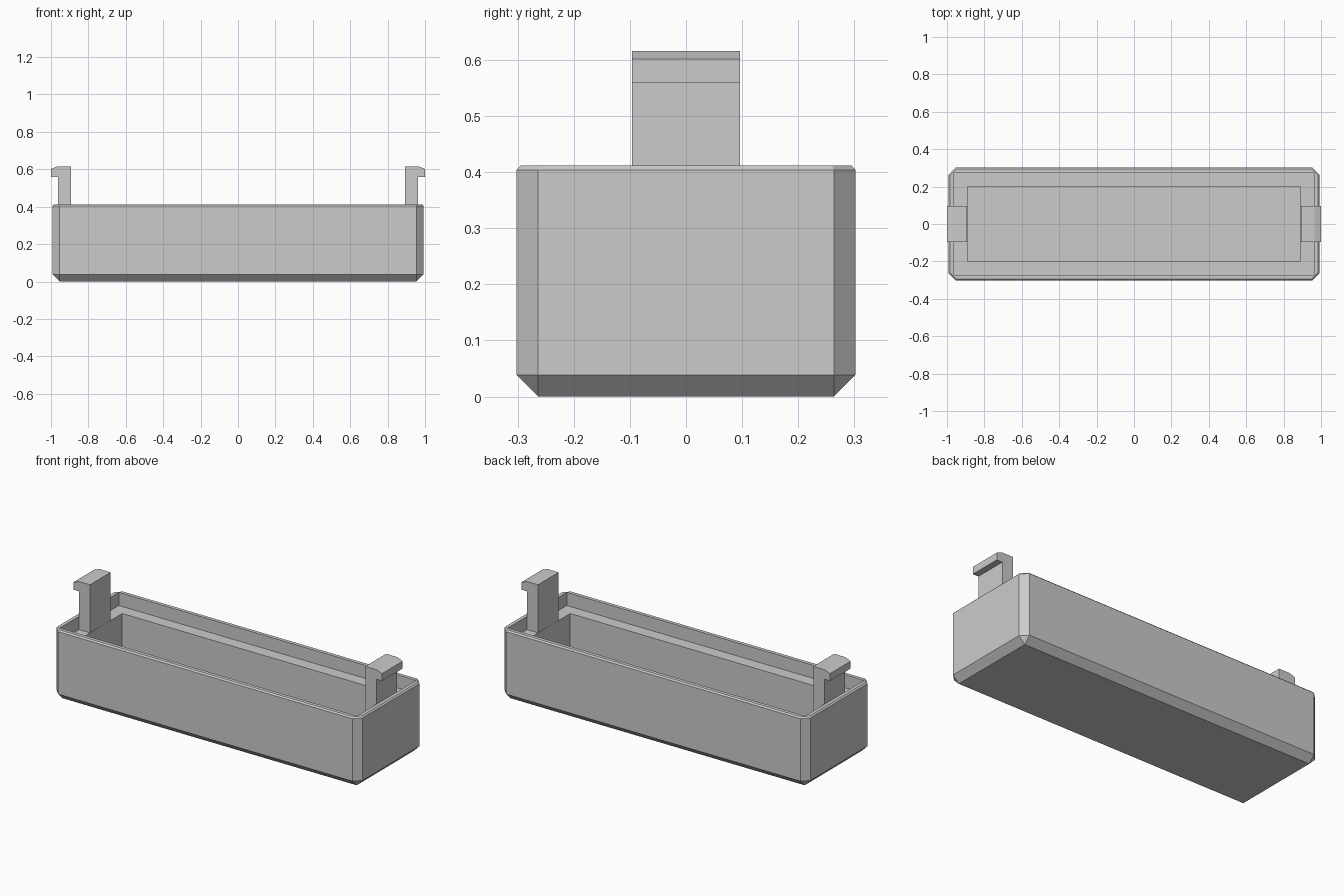
import bpy
import bmesh

cube = bpy.data.objects.get("Cube")
if cube:
    bpy.data.objects.remove(cube, do_unlink=True)

grey = bpy.data.materials.new("plain grey")
grey.use_nodes = True
colour = (0.6, 0.6, 0.6, 1)
grey.diffuse_color = colour
grey.node_tree.nodes["Principled BSDF"].inputs["Base Color"].default_value = colour


def finish(bm, name):
    bmesh.ops.remove_doubles(bm, verts=bm.verts, dist=0.0005)
    bmesh.ops.recalc_face_normals(bm, faces=bm.faces)
    mesh = bpy.data.meshes.new(name)
    bm.to_mesh(mesh)
    bm.free()
    mesh.materials.append(grey)
    obj = bpy.data.objects.new(name, mesh)
    bpy.context.collection.objects.link(obj)
    return obj


def ring(bm, hx, hy, cut, z):
    """Rectangle with its four corners cut off."""
    corners = []
    for sx, sy in ((1, 1), (-1, 1), (-1, -1), (1, -1)):
        pair = [(sx * hx, sy * (hy - cut)), (sx * (hx - cut), sy * hy)]
        corners += pair if sx == sy else pair[::-1]
    return [bm.verts.new((x, y, z)) for x, y in corners]


# Tray: one shell lofted up the outside, over the rim, and down to the floor
HX, HY, EDGE, TOP, LEDGE, FLOOR = 0.992, 0.302, 0.0385, 0.412, 0.335, 0.035
RIM = 0.008
sections = [
    (EDGE, 0, 0),
    (0, EDGE, EDGE),
    (0, EDGE, TOP - RIM),
    (RIM, EDGE - 0.6 * RIM, TOP),
    (0.029, 0, TOP),
    (0.029, 0, LEDGE),
    (0.101, 0, LEDGE),
    (0.101, 0, FLOOR),
]
bm = bmesh.new()
rings = [ring(bm, HX - d, HY - d, cut, z) for d, cut, z in sections]
for low, high in zip(rings, rings[1:]):
    for i in range(len(low)):
        j = (i + 1) % len(low)
        bm.faces.new((low[i], low[j], high[j], high[i]))
bm.faces.new(rings[0])
bm.faces.new(rings[-1])
finish(bm, "tray")

# Hooked clips standing on the ledge at both ends
profile = [(0.892, LEDGE), (0.963, LEDGE), (0.963, 0.559), (1.0, 0.559),
           (1.0, 0.602), (0.965, 0.616), (0.892, 0.616)]
for side, name in ((1, "left_clip"), (-1, "right_clip")):
    bm = bmesh.new()
    face = bm.faces.new([bm.verts.new((side * x, -0.096, z)) for x, z in profile])
    out = bmesh.ops.extrude_face_region(bm, geom=[face])
    moved = [v for v in out["geom"] if isinstance(v, bmesh.types.BMVert)]
    bmesh.ops.translate(bm, verts=moved, vec=(0, 0.192, 0))
    finish(bm, name)
